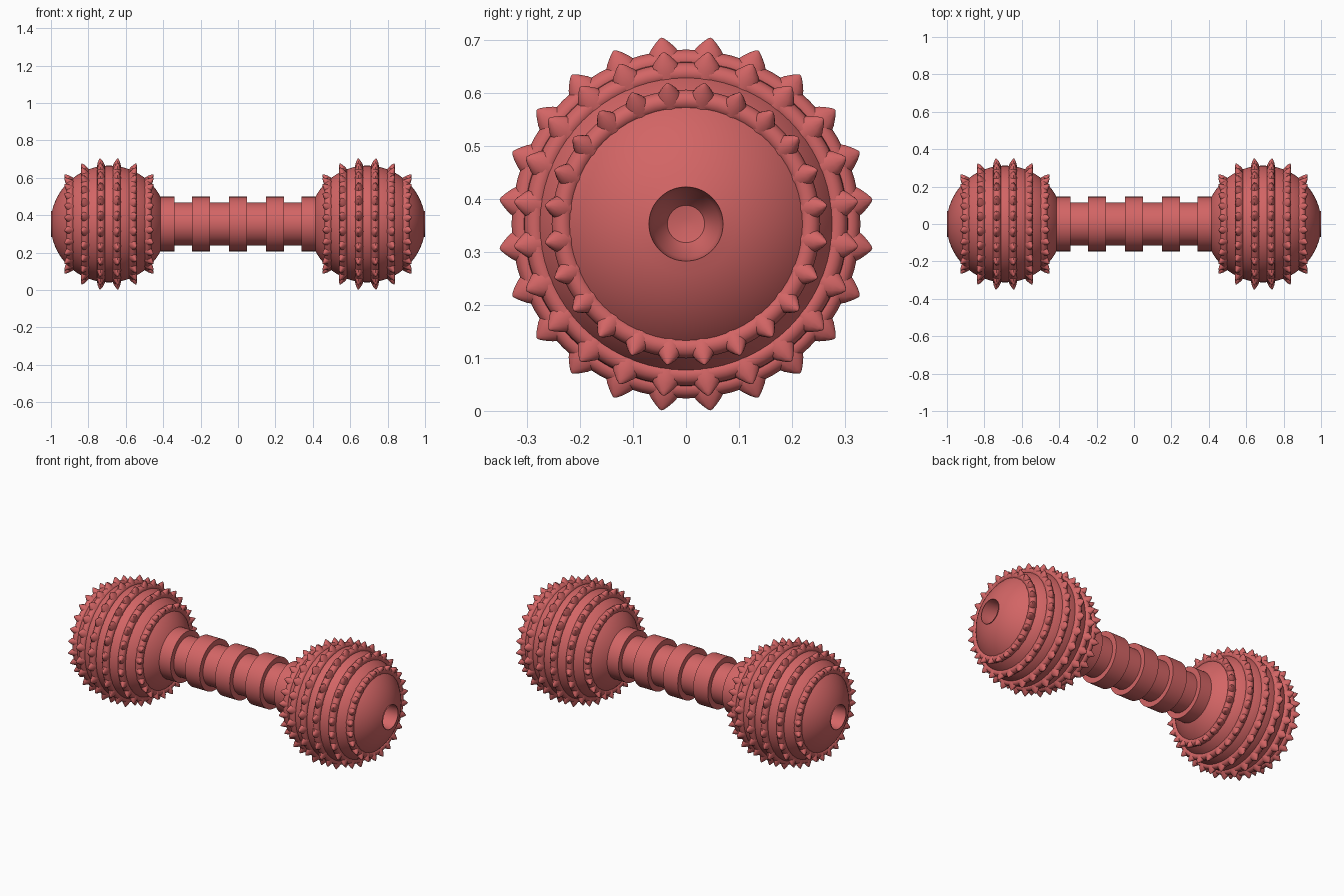
import bpy, bmesh
from math import pi, sin, cos, sqrt
from mathutils import Vector

if "Cube" in bpy.data.objects:
    bpy.data.objects.remove(bpy.data.objects["Cube"])

AXIS_Z = 0.353            # height of the long axis
CX, R, R_TIP = 0.69, 0.312, 0.358   # head centre, ball radius, spike tip radius
RINGS = [-0.207, -0.127, -0.042, 0.042, 0.127, 0.207]   # ring offsets from head centre
COUNT = 24                # spikes per ring

red = bpy.data.materials.new("red_rubber")
red.diffuse_color = (0.65, 0.13, 0.13, 1)
red.use_nodes = True
red.node_tree.nodes["Principled BSDF"].inputs["Base Color"].default_value = red.diffuse_color


def finish(name, bm, mirror=True):
    bmesh.ops.remove_doubles(bm, verts=bm.verts, dist=1e-5)
    bmesh.ops.recalc_face_normals(bm, faces=bm.faces)
    me = bpy.data.meshes.new(name)
    bm.to_mesh(me)
    bm.free()
    me.materials.append(red)
    ob = bpy.data.objects.new(name, me)
    bpy.context.collection.objects.link(ob)
    ob.location.z = AXIS_Z
    bpy.ops.object.select_all(action='DESELECT')
    ob.select_set(True)
    bpy.context.view_layer.objects.active = ob
    bpy.ops.object.shade_smooth_by_angle(angle=0.6)
    if mirror:
        ob.modifiers.new("mirror", 'MIRROR').use_mirror_merge = False
    return ob


def lathe(bm, profile, seg=72, closed=False):
    """Spin (x, radius) points around the x axis."""
    loops = [[bm.verts.new((x, r * cos(2 * pi * i / seg), r * sin(2 * pi * i / seg)))
              for i in range(seg)] for x, r in profile]
    pairs = list(zip(loops, loops[1:]))
    if closed:
        pairs.append((loops[-1], loops[0]))
    for a, b in pairs:
        for i in range(seg):
            j = (i + 1) % seg
            bm.faces.new((a[i], a[j], b[j], b[i]))
    if not closed:
        bm.faces.new(loops[0])
        bm.faces.new(loops[-1])


def spike(bm, base, normal, tangent, height, half_t, half_a, seg=12):
    """Pointed bump, wider around the ring than along the axis."""
    side = normal.cross(tangent)
    prev = None
    for t, w in ((0, 1), (0.3, 0.88), (0.6, 0.62), (0.85, 0.3), (0.97, 0.1)):
        loop = [bm.verts.new(base + normal * height * t
                             + tangent * half_t * w * cos(2 * pi * i / seg)
                             + side * half_a * w * sin(2 * pi * i / seg)) for i in range(seg)]
        if prev:
            for i in range(seg):
                j = (i + 1) % seg
                bm.faces.new((prev[i], prev[j], loop[j], loop[i]))
        prev = loop
    tip = bm.verts.new(base + normal * height)
    for i in range(seg):
        bm.faces.new((prev[i], prev[(i + 1) % seg], tip))


# Handle with raised grip bands
bm = bmesh.new()
core, band = 0.115, 0.146
profile = [(-0.45, band), (-0.34, band), (-0.34, core)]
for x in (-0.197, 0, 0.197):
    profile += [(x - 0.048, core), (x - 0.048, band), (x + 0.048, band), (x + 0.048, core)]
profile += [(0.34, core), (0.34, band), (0.45, band)]
lathe(bm, profile)
finish("handle", bm, mirror=False)

# Ball heads with a tapered blind hole in the outer end
bm = bmesh.new()
hole = 0.07
a0, a1 = math_a = (pi - 0.3, 0.226)
profile = [(CX + R * cos(a0 + (a1 - a0) * k / 32), R * sin(a0 + (a1 - a0) * k / 32))
           for k in range(33)]
profile += [(1.0, hole), (0.88, 0.063), (0.84, 0.035), (0.835, 0.01)]
lathe(bm, profile)
finish("ball_heads", bm)

# Rounded bands around each head
bm = bmesh.new()
for d in RINGS:
    r = sqrt(R * R - d * d)
    lathe(bm, [(CX + d + 0.021 * cos(2 * pi * k / 12), r + 0.02 * sin(2 * pi * k / 12))
               for k in range(12)], closed=True)
finish("head_bands", bm)

# Rows of spikes standing on the bands
bm = bmesh.new()
for d in RINGS:
    r = sqrt(R * R - d * d)
    for i in range(COUNT):
        a = 2 * pi * (i + 0.5) / COUNT
        n = Vector((d, r * cos(a), r * sin(a))).normalized()
        t = Vector((0, -sin(a), cos(a)))
        spike(bm, Vector((CX, 0, 0)) + n * (R - 0.006), n, t,
              R_TIP - R + 0.006, 0.037 * r / R, 0.023)
finish("head_spikes", bm)
